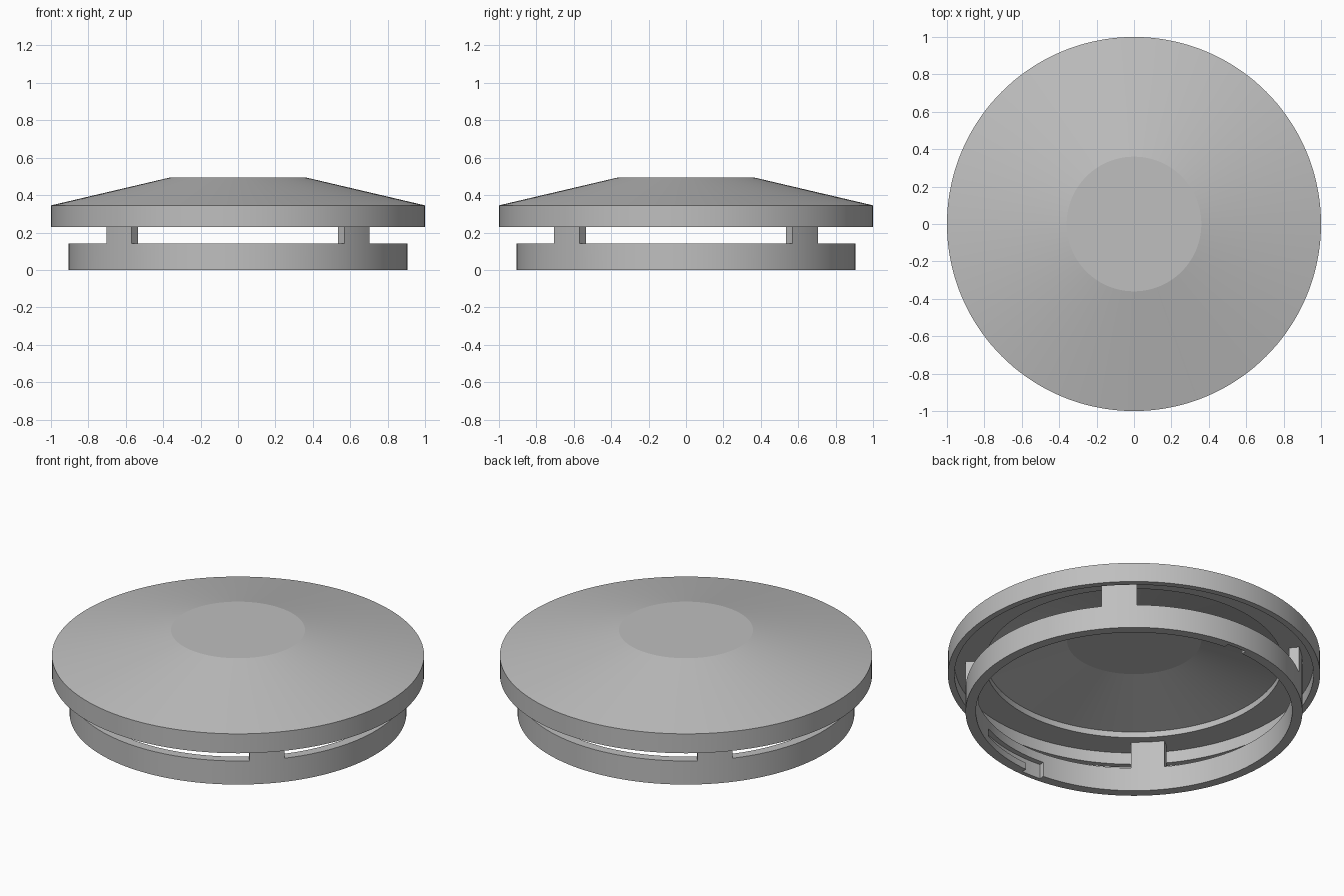
import bpy
import bmesh
from math import radians, cos, sin

SEGMENTS = 144

cube = bpy.data.objects.get("Cube")
if cube:
    bpy.data.objects.remove(cube, do_unlink=True)

grey = bpy.data.materials.new("plain_grey")
grey.use_nodes = True
colour = (0.52, 0.52, 0.52, 1)
grey.diffuse_color = colour
grey.node_tree.nodes["Principled BSDF"].inputs["Base Color"].default_value = colour


def sweep(name, profile, start=0, end=360):
    """Turn an (r, z) profile around z; profiles that reach the axis stay open."""
    full = end - start == 360
    on_axis = profile[0][0] == 0
    steps = SEGMENTS if full else max(2, round((end - start) / 2.5))
    bm = bmesh.new()
    rows = []
    for i in range(steps if full else steps + 1):
        a = radians(start + (end - start) * i / steps)
        rows.append([bm.verts.new((r * cos(a), r * sin(a), z)) for r, z in profile])
    n = len(profile)
    for i in range(steps):
        here, there = rows[i], rows[(i + 1) % len(rows)]
        for j in range(n - 1 if on_axis else n):
            k = (j + 1) % n
            bm.faces.new((here[j], there[j], there[k], here[k]))
    if not full:
        bm.faces.new(rows[0])
        bm.faces.new(rows[-1])
    if on_axis:
        bmesh.ops.remove_doubles(bm, verts=bm.verts[:], dist=1e-5)
    bmesh.ops.recalc_face_normals(bm, faces=bm.faces[:])
    mesh = bpy.data.meshes.new(name)
    bm.to_mesh(mesh)
    bm.free()
    mesh.materials.append(grey)
    obj = bpy.data.objects.new(name, mesh)
    bpy.context.collection.objects.link(obj)
    return obj


def box(r0, r1, z0, z1):
    return [(r0, z0), (r1, z0), (r1, z1), (r0, z1)]


def activate(obj):
    bpy.ops.object.select_all(action='DESELECT')
    obj.select_set(True)
    bpy.context.view_layer.objects.active = obj


def cut(target, profile, start, end):
    """Cut a curved block out of the target."""
    cutter = sweep("cutter", profile, start, end)
    cutter.hide_render = True
    activate(target)
    mod = target.modifiers.new("cut", 'BOOLEAN')
    mod.operation = 'DIFFERENCE'
    mod.solver = 'EXACT'
    mod.object = cutter
    bpy.ops.object.modifier_apply(modifier=mod.name)
    bpy.data.objects.remove(cutter, do_unlink=True)


# Hollow conical cap with a lip around its underside
cap = sweep("cap", [(0, 0.44), (0.36, 0.44), (0.8, 0.335), (0.8, 0.3),
                    (0.965, 0.3), (0.965, 0.23), (1, 0.23), (1, 0.345),
                    (0.36, 0.495), (0, 0.495)])

# Collar whose upper part is opened into four windows, leaving four posts
collar = sweep("collar", box(0.85, 0.905, 0, 0.3))
for quarter in range(4):
    middle = quarter * 90
    cut(collar, box(0.8, 0.95, 0.14, 0.35), middle - 38.9, middle + 38.9)

# Two L-shaped locking grooves inside the collar, opposite each other
for turn in (0, 180):
    cut(collar, box(0.8, 0.88, -0.05, 0.087), turn - 95, turn - 87)
    cut(collar, box(0.8, 0.88, 0.04, 0.087), turn - 91, turn - 63)

for part in (cap, collar):
    activate(part)
    bpy.ops.object.shade_smooth_by_angle(angle=radians(10))
